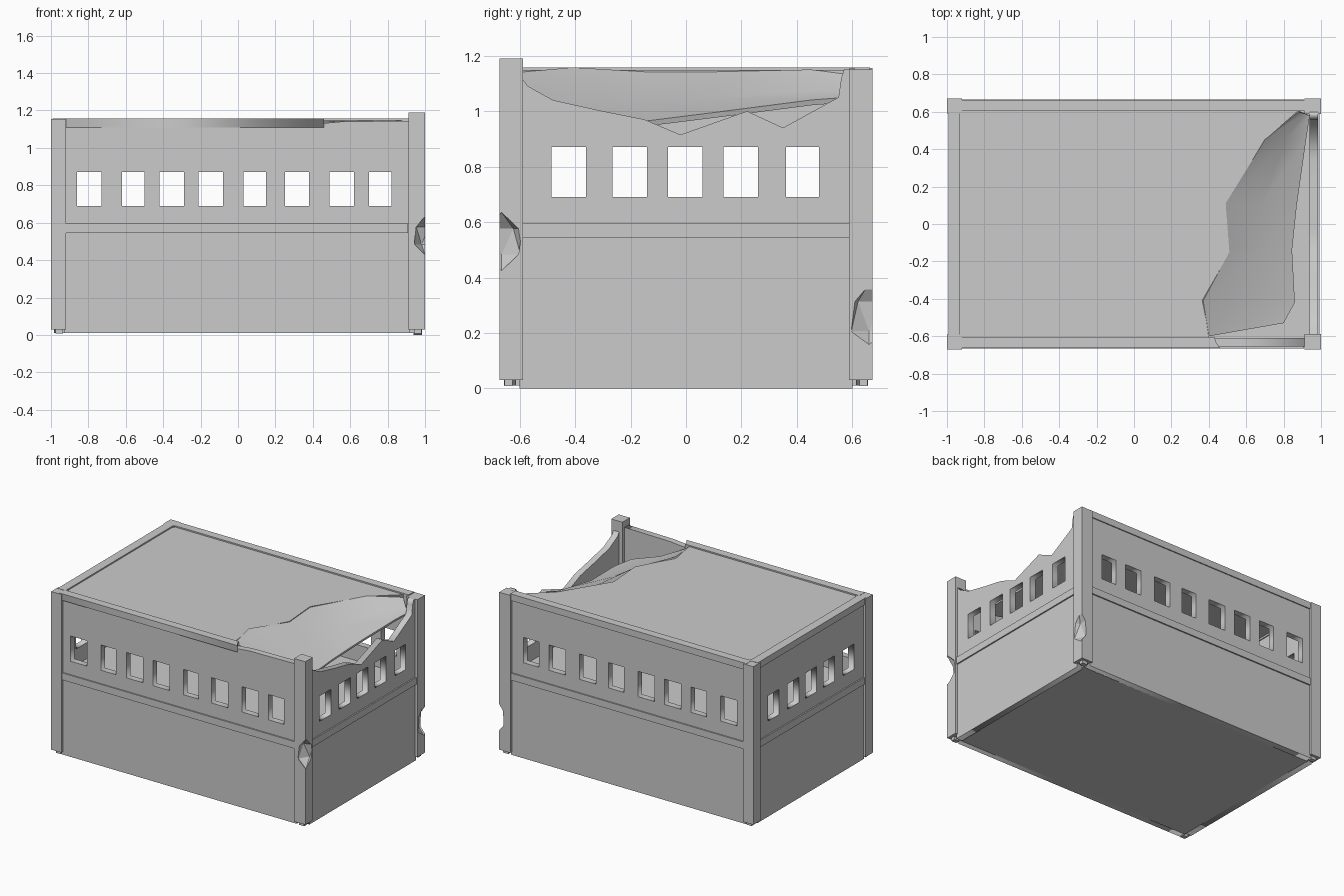
import bpy, bmesh
from math import radians
from mathutils import Vector

if "Cube" in bpy.data.objects:
    bpy.data.objects.remove(bpy.data.objects["Cube"])


def box(name, x0, x1, y0, y1, z0, z1):
    me = bpy.data.meshes.new(name)
    bm = bmesh.new()
    bmesh.ops.create_cube(bm, size=1)
    for v in bm.verts:
        v.co = Vector(((x0 + x1) / 2 + v.co.x * (x1 - x0),
                       (y0 + y1) / 2 + v.co.y * (y1 - y0),
                       (z0 + z1) / 2 + v.co.z * (z1 - z0)))
    bm.to_mesh(me)
    bm.free()
    ob = bpy.data.objects.new(name, me)
    bpy.context.collection.objects.link(ob)
    return ob


def panel(name, outline, holes, thick, loc, rot):
    """Flat outline with holes, extruded evenly to both sides of its plane."""
    cu = bpy.data.curves.new(name, 'CURVE')
    cu.dimensions, cu.fill_mode, cu.extrude = '2D', 'BOTH', thick / 2
    for pts in [outline] + holes:
        sp = cu.splines.new('POLY')
        sp.points.add(len(pts) - 1)
        for p, (a, b) in zip(sp.points, pts):
            p.co = (a, b, 0, 1)
        sp.use_cyclic_u = True
    ob = bpy.data.objects.new(name, cu)
    bpy.context.collection.objects.link(ob)
    ob.location = loc
    ob.rotation_euler = [radians(r) for r in rot]
    bpy.ops.object.select_all(action='DESELECT')
    bpy.context.view_layer.objects.active = ob
    ob.select_set(True)
    bpy.ops.object.convert(target='MESH')
    return bpy.context.object


def windows(spans):
    return [[(a, .69), (b, .69), (b, .87), (a, .87)] for a, b in spans]


def gouge(ob, centre, scale, levels=1):
    """Bite a faceted chunk out of a part."""
    me = bpy.data.meshes.new("gouge_cutter")
    bm = bmesh.new()
    bmesh.ops.create_icosphere(bm, subdivisions=levels, radius=1)
    for v in bm.verts:
        v.co = Vector(c + s * k for c, s, k in zip(centre, scale, v.co))
    bm.to_mesh(me)
    bm.free()
    cut = bpy.data.objects.new("gouge_cutter", me)
    bpy.context.collection.objects.link(cut)
    cut.hide_render = True
    mod = ob.modifiers.new("gouge", 'BOOLEAN')
    mod.operation, mod.object, mod.solver = 'DIFFERENCE', cut, 'EXACT'
    bpy.context.view_layer.objects.active = ob
    bpy.ops.object.modifier_apply(modifier=mod.name)
    bpy.data.objects.remove(cut)


FRONT, SIDE = (90, 0, 0), (90, 0, 90)
long_win = windows([(-.86, -.73), (-.62, -.5), (-.42, -.29), (-.21, -.08),
                    (.03, .15), (.25, .38), (.49, .62), (.70, .82)])
side_win = windows([(-.485, -.36), (-.265, -.14), (-.065, .06),
                    (.135, .26), (.36, .48)])

# Long walls; the front one has lost part of its top
panel("front_wall", [(-.93, .01), (.92, .01), (.92, 1.145), (.55, 1.14),
                     (.44, 1.13), (-.93, 1.13)], long_win, .045, (0, -.633, 0), FRONT)
panel("back_wall", [(-.93, .01), (.92, .01), (.92, 1.13), (-.93, 1.13)],
      long_win, .045, (0, .633, 0), FRONT)

# Short walls; the right one has a jagged broken top
panel("left_wall", [(-.6, .01), (.6, .01), (.6, 1.13), (-.6, 1.13)],
      side_win, .045, (-.96, 0, 0), SIDE)
panel("right_wall", [(-.6, 0), (.6, 0), (.6, 1.15), (.57, 1.15), (.56, 1.12),
                     (.55, 1.05), (.35, .94), (.22, 1.0), (-.02, .915),
                     (-.15, .97), (-.3, 1.0), (-.48, 1.04), (-.57, 1.09),
                     (-.6, 1.13)], side_win, .045, (.96, 0, 0), SIDE)

# Raised string course around the middle
for s, side in ((-1, "front"), (1, "back")):
    box(side + "_band", -.92, .91, min(s * .62, s * .665), max(s * .62, s * .665), .545, .595)
for s, side in ((-1, "left"), (1, "right")):
    box(side + "_band", min(s * .95, s * .992), max(s * .95, s * .992), -.59, .59, .545, .595)

# Cornice with a broken front end
box("back_cornice", -.94, .92, .605, .663, 1.11, 1.157)
box("left_cornice", -.992, -.93, -.61, .61, 1.11, 1.157)
panel("front_cornice", [(-.94, -.663), (.46, -.663), (.44, -.635), (.43, -.605),
                        (-.94, -.605)], [], .047, (0, 0, 1.1335), (0, 0, 0))

# Corner posts, the front right one taller
box("post_front_left", -1, -.92, -.672, -.59, .03, 1.155)
box("post_back_left", -1, -.92, .59, .672, .03, 1.155)
pfr = box("post_front_right", .912, 1, -.672, -.588, .03, 1.19)
pbr = box("post_back_right", .912, 1, .588, .672, .03, 1.15)
gouge(pfr, (1.0, -.665, .53), (.065, .08, .105))
gouge(pbr, (1.015, .66, .26), (.06, .075, .12))

# Post feet
for x in (-.955, .96):
    for y in (-.64, .64):
        box("post_foot", x - .02, x + .02, y - .015, y + .015, .008, .04)

# Base plate and middle floor
box("base_plate", -.94, .94, -.615, .615, .01, .03)
box("middle_floor", -.94, .94, -.615, .615, .55, .575)

# Roof slab torn open on the right
panel("roof", [(-.935, -.607), (.40, -.607), (.37, -.41), (.51, -.15), (.49, .11),
               (.70, .45), (.88, .607), (-.935, .607)], [], .025,
      (0, 0, 1.135), (0, 0, 0))

# Sagging torn roof sheet hanging from the edge of the hole
upper = [(.40, -.6, 1.14), (.37, -.41, 1.158), (.51, -.15, 1.142),
         (.49, .11, 1.142), (.70, .45, 1.15), (.88, .6, 1.13)]
lower = [(.80, -.53, .98), (.86, -.42, .955), (.845, -.14, .965),
         (.87, .1, .995), (.92, .45, 1.04), (.94, .58, 1.05)]
bm = bmesh.new()
rows = []
for a, b in zip(upper, lower):
    a, b = Vector(a), Vector(b)
    mid = a.lerp(b, .5) - Vector((0, 0, .02))
    rows.append([bm.verts.new(p) for p in (a, mid, b)])
for r, q in zip(rows, rows[1:]):
    for i in (0, 1):
        bm.faces.new((r[i], r[i + 1], q[i + 1], q[i]))
me = bpy.data.meshes.new("sagging_roof")
bm.to_mesh(me)
bm.free()
sag = bpy.data.objects.new("sagging_roof", me)
bpy.context.collection.objects.link(sag)
sol = sag.modifiers.new("thickness", 'SOLIDIFY')
sol.thickness, sol.offset = .02, -1
bpy.ops.object.select_all(action='DESELECT')
bpy.context.view_layer.objects.active = sag
sag.select_set(True)
bpy.ops.object.modifier_apply(modifier=sol.name)
bpy.ops.object.shade_smooth_by_angle(angle=radians(40))
